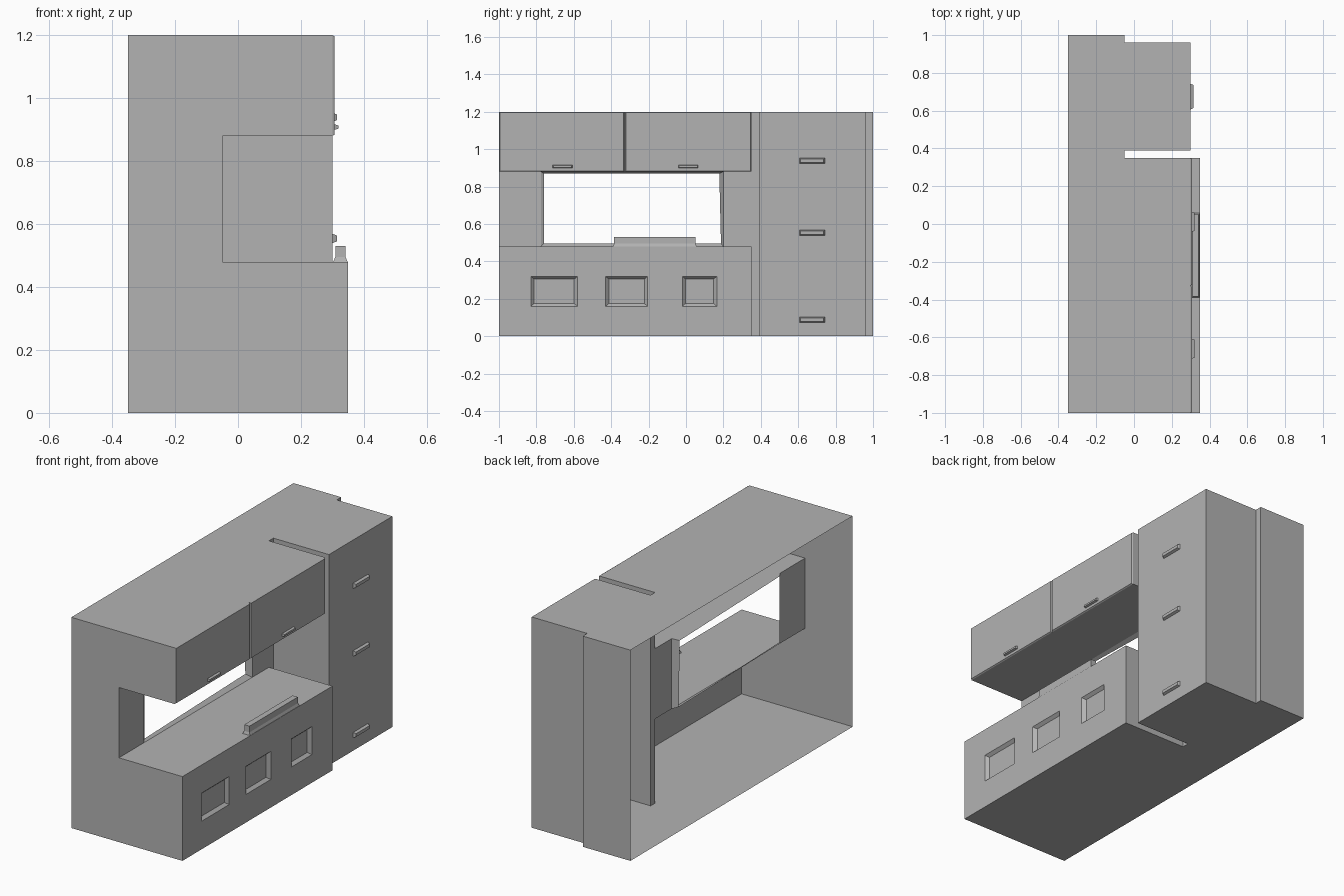
import bpy, bmesh

if "Cube" in bpy.data.objects:
    bpy.data.objects.remove(bpy.data.objects["Cube"])

GREY = bpy.data.materials.new("grey")
GREY.diffuse_color = (0.45, 0.45, 0.45, 1)
GREY.use_nodes = True
GREY.node_tree.nodes["Principled BSDF"].inputs["Base Color"].default_value = GREY.diffuse_color


def loft(bm, levels, axis='x', start=True, end=True):
    """Join rectangles (level, a0, a1, b0, b1) along x (a=y, b=z) or z (a=x, b=y)."""
    rings = []
    for l, a0, a1, b0, b1 in levels:
        pts = [(a0, b0), (a1, b0), (a1, b1), (a0, b1)]
        rings.append([bm.verts.new((l, a, b) if axis == 'x' else (a, b, l)) for a, b in pts])
    for r, s in zip(rings, rings[1:]):
        for i in range(4):
            j = (i + 1) % 4
            bm.faces.new((r[i], r[j], s[j], s[i]))
    if start:
        bm.faces.new(rings[0][::-1])
    if end:
        bm.faces.new(rings[-1])
    return rings


def sheet(bm, x, ys, zs, holes=()):
    """Flat wall facing +x, cut in a grid, leaving out the hole cells."""
    grid = [[bm.verts.new((x, y, z)) for z in zs] for y in ys]
    for i in range(len(ys) - 1):
        for j in range(len(zs) - 1):
            if (i, j) not in holes:
                bm.faces.new((grid[i][j], grid[i + 1][j], grid[i + 1][j + 1], grid[i][j + 1]))


def finish(name, bm):
    bmesh.ops.remove_doubles(bm, verts=bm.verts, dist=0.0001)
    me = bpy.data.meshes.new(name)
    bm.to_mesh(me)
    bm.free()
    me.materials.append(GREY)
    ob = bpy.data.objects.new(name, me)
    bpy.context.collection.objects.link(ob)


def slab(name, x0, x1, y0, y1, z0, z1, taper):
    """Block on a front face whose outer side is slightly smaller."""
    bm = bmesh.new()
    loft(bm, [(x0, y0, y1, z0, z1),
              (x1, y0 + taper, y1 - taper, z0 + taper, z1 - taper)])
    finish(name, bm)


BACK, MID, FRONT, LOW = -0.35, -0.05, 0.30, 0.35

# Rear carcass, open at the back, with groove, end step and niche wall
bm = bmesh.new()
loft(bm, [(BACK, -1, 1, 0, 1.2), (MID, -1, 1, 0, 1.2)], start=False, end=False)
sheet(bm, MID, (0.35, 0.39), (0, 1.2))
sheet(bm, MID, (0.96, 1.0), (0, 1.2))
sheet(bm, MID, (-1, -0.775, 0.2, 0.35), (0.48, 0.88), holes=[(1, 0)])
# Lip around the niche opening, shallower at its left end
rings = loft(bm, [(MID, -0.775, 0.2, 0.48, 0.88), (MID - 0.035, -0.76, 0.187, 0.495, 0.87)],
             start=False, end=False)
rings[1][0].co.x = rings[1][3].co.x = MID - 0.008
rings[1][2].co.y = 0.178
finish("rear_carcass", bm)

# Tall cupboard and upper cabinet
for name, y0, y1, z0 in (("tall_cupboard", 0.39, 0.96, 0), ("upper_cabinet", -1, 0.35, 0.88)):
    bm = bmesh.new()
    loft(bm, [(MID, y0, y1, z0, 1.2), (FRONT, y0, y1, z0, 1.2)], start=False)
    finish(name, bm)

# Lower cabinet with three recessed front panels
bm = bmesh.new()
loft(bm, [(MID, -1, 0.35, 0, 0.48), (LOW, -1, 0.35, 0, 0.48)], start=False, end=False)
recesses = [(-0.83, -0.58), (-0.43, -0.205), (-0.02, 0.165)]
ys = [-1] + [y for r in recesses for y in r] + [0.35]
sheet(bm, LOW, ys, (0, 0.16, 0.32, 0.48), holes=[(1, 1), (3, 1), (5, 1)])
for y0, y1 in recesses:
    loft(bm, [(LOW, y0, y1, 0.16, 0.32), (LOW - 0.017, y0 + 0.018, y1 - 0.018, 0.175, 0.305)],
         start=False)
finish("lower_cabinet", bm)

# Raised rail on the worktop, flared at its foot
bm = bmesh.new()
loft(bm, [(0.48, 0.302, 0.348, -0.39, 0.057),
          (0.495, 0.309, 0.342, -0.385, 0.05),
          (0.53, 0.309, 0.342, -0.385, 0.05)], axis='z')
finish("worktop_rail", bm)

# Upper doors and their handles
for i, (y0, y1, h) in enumerate(((-0.999, -0.329, -0.66), (-0.325, 0.348, 0.012))):
    slab(f"upper_door_{i + 1}", FRONT, 0.307, y0, y1, 0.88, 1.2, 0.004)
    slab(f"upper_handle_{i + 1}", 0.306, 0.319, h - 0.053, h + 0.053, 0.899, 0.917, 0.004)

# Tall cupboard handles
for i, z in enumerate((0.09, 0.555, 0.94)):
    slab(f"tall_handle_{i + 1}", FRONT, 0.314, 0.607, 0.742, z - 0.016, z + 0.014, 0.006)
